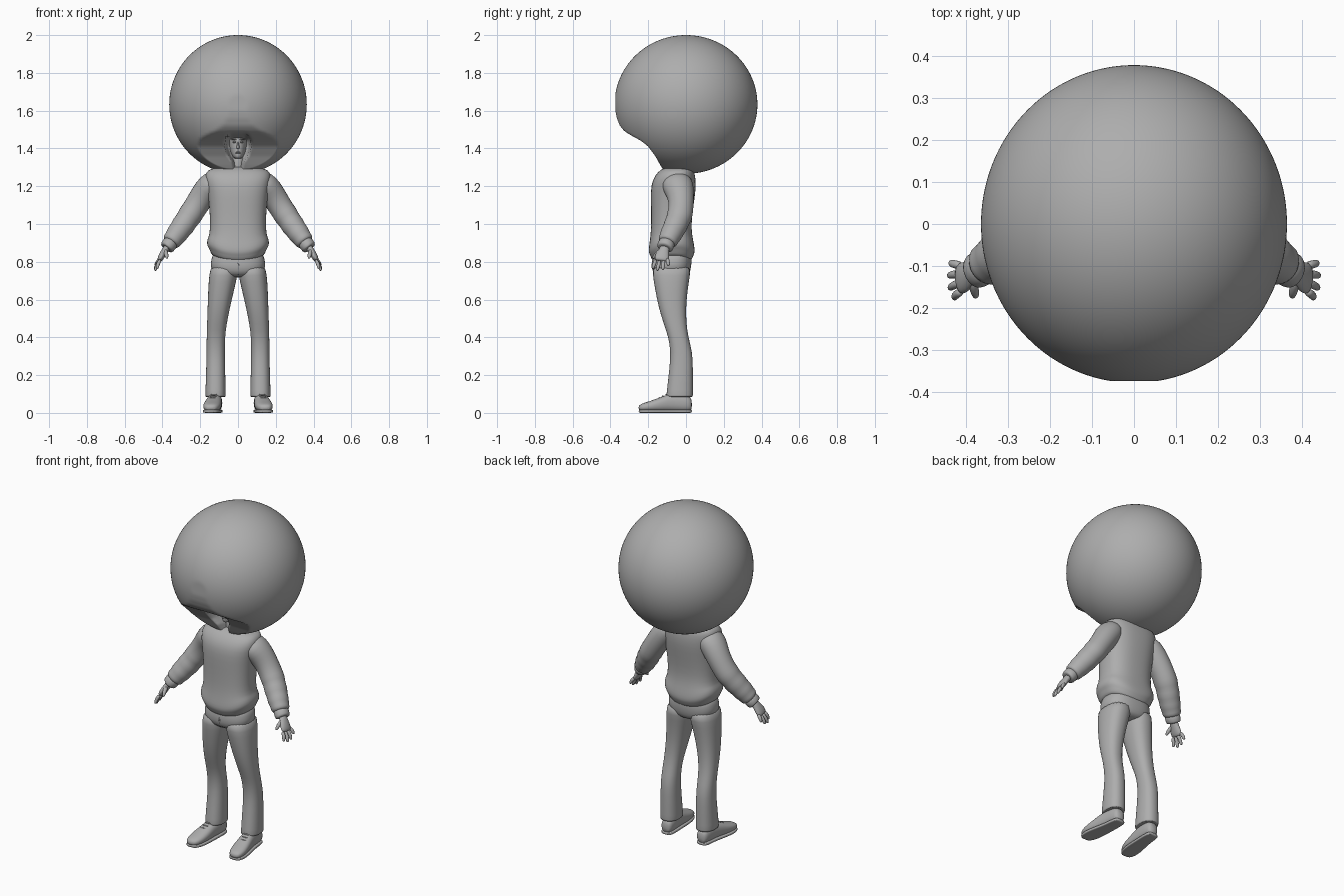
import bpy, bmesh, math
from mathutils import Vector

grey = bpy.data.materials.new("plain grey")
grey.diffuse_color = (0.42, 0.42, 0.42, 1)


def make_object(name, bm, levels=0):
    bmesh.ops.recalc_face_normals(bm, faces=bm.faces)
    mesh = bpy.data.meshes.new(name)
    bm.to_mesh(mesh)
    bm.free()
    mesh.materials.append(grey)
    for p in mesh.polygons:
        p.use_smooth = True
    ob = bpy.data.objects.new(name, mesh)
    bpy.context.collection.objects.link(ob)
    if levels:
        m = ob.modifiers.new("smooth", 'SUBSURF')
        m.levels = m.render_levels = levels
    return ob


def loft(name, rings, n=24, power=2.0, levels=1, adjust=None):
    """Skin a row of (centre, u, v) superellipse rings, capped at both ends."""
    bm = bmesh.new()
    loops = []
    for c, u, v in rings:
        loop = []
        for i in range(n):
            a = 2 * math.pi * i / n
            s, t = (math.copysign(abs(f) ** (2 / power), f) for f in (math.cos(a), math.sin(a)))
            loop.append(bm.verts.new(Vector(c) + Vector(u) * s + Vector(v) * t))
        loops.append(loop)
    for a, b in zip(loops, loops[1:]):
        for i in range(n):
            bm.faces.new((a[i], a[(i + 1) % n], b[(i + 1) % n], b[i]))
    bm.faces.new(loops[0])
    bm.faces.new(loops[-1])
    if adjust:
        for vert in bm.verts:
            adjust(vert.co)
    return make_object(name, bm, levels)


def upright(rows, side=1):
    """Rows of z, x low, x high, y front, y back -> horizontal rings."""
    return [((side * (a + b) / 2, (f + k) / 2, z), ((b - a) / 2, 0, 0), (0, (k - f) / 2, 0))
            for z, a, b, f, k in rows]


def tube(name, pts, side=1, n=16, levels=1):
    """Rows of x, y, z, radius, radius along y -> tube following the path."""
    cs = [Vector((side * p[0], p[1], p[2])) for p in pts]
    rings = []
    for i, p in enumerate(pts):
        d = (cs[min(i + 1, len(cs) - 1)] - cs[max(i - 1, 0)]).normalized()
        u = d.cross(Vector((0, 1, 0))).normalized()
        rings.append((cs[i], u * p[3], u.cross(d) * p[4]))
    return loft(name, rings, n, 2.0, levels)


def ball(name, c, r, seg=24):
    bm = bmesh.new()
    bmesh.ops.create_uvsphere(bm, u_segments=seg, v_segments=seg // 2 + 2, radius=1)
    for v in bm.verts:
        v.co = Vector(c) + Vector((v.co.x * r[0], v.co.y * r[1], v.co.z * r[2]))
    return make_object(name, bm)


def interp(table, z):
    if z <= table[0][0]:
        return table[0][1]
    for (a, p), (b, q) in zip(table, table[1:]):
        if z <= b:
            return p + (q - p) * (z - a) / (b - a)
    return table[-1][1]


def smoothstep(t):
    t = max(0.0, min(1.0, t))
    return t * t * (3 - 2 * t)


# Big round hair, hollowed under the fringe, with a slot for the face
front_limit = [(1.27, -0.11), (1.31, -0.135), (1.36, -0.163), (1.41, -0.20), (1.44, -0.237),
               (1.465, -0.283), (1.49, -0.325), (1.52, -0.35), (1.56, -0.366), (1.60, -0.374)]
slot_width = [(1.28, 0.004), (1.33, 0.014), (1.37, 0.038), (1.41, 0.05), (1.45, 0.046), (1.48, 0.03)]
hair = ball("hair", (0, 0, 1.633), (0.364, 0.378, 0.367), 180)
for v in hair.data.vertices:
    co = v.co
    if co.y < 0:
        co.y = max(co.y, interp(front_limit, co.z))
        inside = 1 - smoothstep((abs(co.x) - interp(slot_width, co.z)) / 0.022)
        inside *= 1 - smoothstep((co.z - 1.44) / 0.045)
        co.y += (max(co.y, -0.075) - co.y) * inside

# Head and face
loft("head", upright([(1.345, -.016, .016, -.125, -.05), (1.353, -.026, .026, -.136, -.03),
                      (1.375, -.039, .039, -.137, 0), (1.41, -.047, .047, -.135, .03),
                      (1.44, -.050, .050, -.134, .04), (1.48, -.048, .048, -.128, .04),
                      (1.51, -.03, .03, -.09, .01)]))
loft("nose", upright([(1.397, -.006, .006, -.142, -.12), (1.403, -.010, .010, -.155, -.12),
                      (1.412, -.007, .007, -.150, -.12), (1.437, -.004, .004, -.139, -.12)]), 12)
for i, z in enumerate((1.376, 1.382)):
    ball(("lower_lip", "upper_lip")[i], (0, -0.134, z), (0.014, 0.007, 0.0035), 12)
for s in (1, -1):
    ball("eye", (s * 0.02, -0.129, 1.434), (0.009, 0.007, 0.005), 12)
    ball("eyebrow", (s * 0.021, -0.131, 1.447), (0.014, 0.007, 0.003), 12)
tube("neck", [(0, -.05, 1.25, .04, .045), (0, -.055, 1.31, .036, .04), (0, -.06, 1.38, .036, .04)])


# Sweater body, with the hem dipping at the centre
def dip(co):
    if co.z < 0.9:
        co.z += 0.035 * min(1, abs(co.x) / 0.15) ** 2 - 0.005


loft("sweater", upright([(.815, -.115, .115, -.15, .0), (.805, -.138, .138, -.178, .028),
                         (.835, -.150, .150, -.188, .038), (.845, -.158, .158, -.195, .044),
                         (.865, -.167, .167, -.199, .047), (.90, -.160, .160, -.194, .042),
                         (.94, -.152, .152, -.188, .033), (1.0, -.147, .147, -.184, .028),
                         (1.1, -.153, .153, -.185, .040), (1.18, -.163, .163, -.187, .052),
                         (1.235, -.175, .175, -.178, .052), (1.275, -.172, .172, -.150, .045),
                         (1.293, -.145, .145, -.125, .035), (1.305, -.08, .08, -.10, .02)]),
     32, 2.5, 1, dip)

# Trouser seat
loft("trouser_seat", upright([(.715, -.05, .05, -.14, 0), (.735, -.125, .125, -.172, .018),
                              (.77, -.148, .148, -.182, .028), (.81, -.142, .142, -.18, .03),
                              (.87, -.13, .13, -.17, .028)]), 32, 2.4)
tube("fly", [(0, -.178, .80, .006, .006), (0.002, -.176, .76, .006, .006), (0, -.160, .73, .004, .004)], 1, 8)

for s in (1, -1):
    # Trouser leg
    loft("trouser_leg", upright([(.088, .072, .166, -.095, .03), (.082, .065, .173, -.105, .037),
                                 (.10, .065, .173, -.104, .037), (.25, .068, .168, -.086, .037),
                                 (.32, .069, .167, -.082, .034), (.40, .069, .166, -.092, .013),
                                 (.47, .060, .164, -.118, .002), (.56, .042, .161, -.146, .0),
                                 (.66, .018, .158, -.165, .010), (.73, .002, .153, -.177, .022),
                                 (.79, .0, .143, -.178, .028)], s), 24, 2.3)

    # Shoe upper and sole, turned slightly outward
    shoe = [(.032, .118, .042, .024, .028), (.015, .118, .05, .036, .045), (-.05, .121, .056, .038, .050),
            (-.10, .127, .052, .042, .046), (-.14, .132, .043, .046, .038), (-.19, .138, .035, .048, .028),
            (-.23, .142, .030, .040, .021), (-.252, .144, .026, .022, .013)]
    loft("shoe", [((s * x, y, z), (rx, 0, 0), (0, 0, rz)) for y, x, z, rx, rz in shoe], 20, 2.4)
    loft("shoe_sole", [((s * x, y, .009), (rx * 1.04, 0, 0), (0, 0, .009)) for y, x, z, rx, rz in shoe], 20, 5)
    for i in range(3):
        y, z = -.105 - .018 * i, .097 - .009 * i
        ball("shoe_lace", (s * (.128 + .003 * i), y, z), (.018, .004, .004), 10)

    # Sleeve with soft folds, then a ribbed cuff
    tube("sleeve", [(.10, -.055, 1.235, .05, .06), (.135, -.048, 1.215, .07, .085),
                    (.165, -.035, 1.18, .071, .078), (.20, -.025, 1.13, .066, .068),
                    (.235, -.027, 1.075, .063, .066), (.258, -.035, 1.04, .066, .069),
                    (.272, -.043, 1.02, .059, .062), (.292, -.056, .99, .064, .065),
                    (.308, -.067, .968, .056, .058), (.325, -.079, .945, .059, .060),
                    (.338, -.088, .927, .050, .053), (.352, -.097, .908, .052, .053),
                    (.360, -.102, .897, .040, .042)], s, 24)
    tube("cuff", [(.350, -.095, .912, .034, .036), (.358, -.101, .900, .042, .045),
                  (.374, -.111, .878, .040, .044), (.380, -.114, .870, .036, .040),
                  (.378, -.113, .873, .02, .025)], s, 20)

    # Hand with four fingers and a thumb
    tube("palm", [(.370, -.108, .885, .020, .026), (.385, -.116, .862, .018, .026),
                  (.400, -.125, .838, .018, .037), (.412, -.130, .815, .016, .039),
                  (.418, -.132, .804, .010, .032)], s)
    fingers = [("index_finger", -.160, .812, (.427, -.177, .763)), ("middle_finger", -.139, .808, (.438, -.153, .752)),
               ("ring_finger", -.118, .810, (.440, -.123, .757)), ("little_finger", -.099, .818, (.436, -.092, .778))]
    for name, y, z, tip in fingers:
        base = Vector((.410, y, z))
        path = [base.lerp(Vector(tip), t) + Vector((.006 * math.sin(t * math.pi), 0, 0)) for t in (0, .45, .85, 1)]
        tube(name, [(*p, r, r) for p, r in zip(path, (.0105, .0105, .009, .005))], s, 10)
    tube("thumb", [(.385, -.130, .862, .012, .014), (.381, -.152, .845, .012, .012),
                   (.377, -.168, .828, .010, .010), (.376, -.175, .816, .005, .005)], s, 10)
